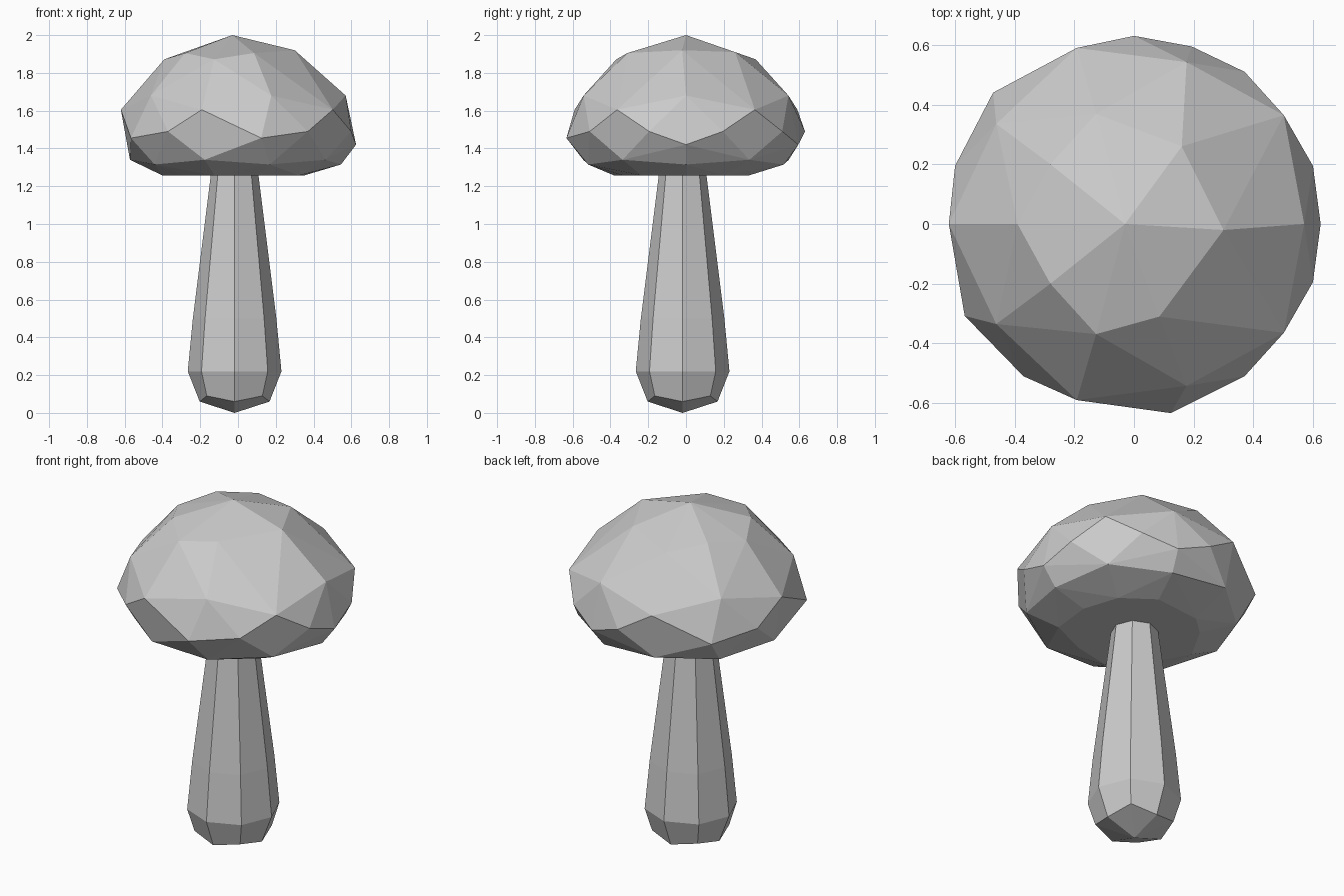
import bpy, bmesh
from math import radians, cos, sin

if "Cube" in bpy.data.objects:
    bpy.data.objects.remove(bpy.data.objects["Cube"])


def ring(radius, z, angles, cx=0.0, cy=0.0):
    return [(cx + radius * cos(radians(a)), cy + radius * sin(radians(a)), z) for a in angles]


def add_object(name, bm):
    bmesh.ops.recalc_face_normals(bm, faces=bm.faces)
    mesh = bpy.data.meshes.new(name)
    bm.to_mesh(mesh)
    bm.free()
    obj = bpy.data.objects.new(name, mesh)
    bpy.context.collection.objects.link(obj)
    return obj


# Cap: faceted dome, hull over irregular five-fold rings
even = [0, 72, 144, 216, 288]
odd = [36, 108, 180, 252, 324]
cap_points = [(-0.03, 0, 2.0)]
cap_points += [(0.16, 0.26, 1.91), (0.30, -0.02, 1.92), (0.085, -0.31, 1.905),
               (-0.28, -0.20, 1.905), (-0.28, 0.20, 1.905)]
cap_points += ring(0.39, 1.872, [109, 180, 251])
cap_points += ring(0.57, 1.68, even)
cap_points += ring(0.62, 1.605, [36, 108, 180, 252, 324])
cap_points += ring(0.63, 1.49, [18, 54, 90, 162, 234, 306, 342])
cap_points += ring(0.645, 1.455, [137, 208.5, 281])
cap_points += ring(0.625, 1.42, [0, 72])
cap_points += ring(0.572, 1.34, odd)
cap_points += ring(0.545, 1.315, even)
cap_points += ring(0.40, 1.257, [180, 252, 324])
cap_points += ring(0.35, 1.257, [0, 36, 72, 120, 144, 216, 288])

bm = bmesh.new()
for p in cap_points:
    bm.verts.new(p)
result = bmesh.ops.convex_hull(bm, input=bm.verts[:])
loose = [v for v in bm.verts if not v.link_faces]
bmesh.ops.delete(bm, geom=loose, context='VERTS')
add_object("cap", bm)

# Stem: eight-sided taper with a rounded, pointed foot
c = -0.018
sides = [45 * i for i in range(8)]
bm = bmesh.new()
foot = [ring(0.185 if i % 2 == 0 else 0.208, 0.06 if i % 2 == 0 else 0.09, [a], c, c)[0]
        for i, a in enumerate(sides)]
profile = [(0.248, 0.22), (0.221, 0.5), (0.126, 1.26), (0.118, 1.32)]
rows = [foot] + [ring(r, z, sides, c, c) for r, z in profile]
rows = [[bm.verts.new(p) for p in row] for row in rows]
for low, high in zip(rows, rows[1:]):
    for i in range(8):
        j = (i + 1) % 8
        bm.faces.new((low[i], low[j], high[j], high[i]))
bm.faces.new(rows[-1])
tip = bm.verts.new((c, c, 0))
for i in range(8):
    bm.faces.new((tip, rows[0][(i + 1) % 8], rows[0][i]))
add_object("stem", bm)
